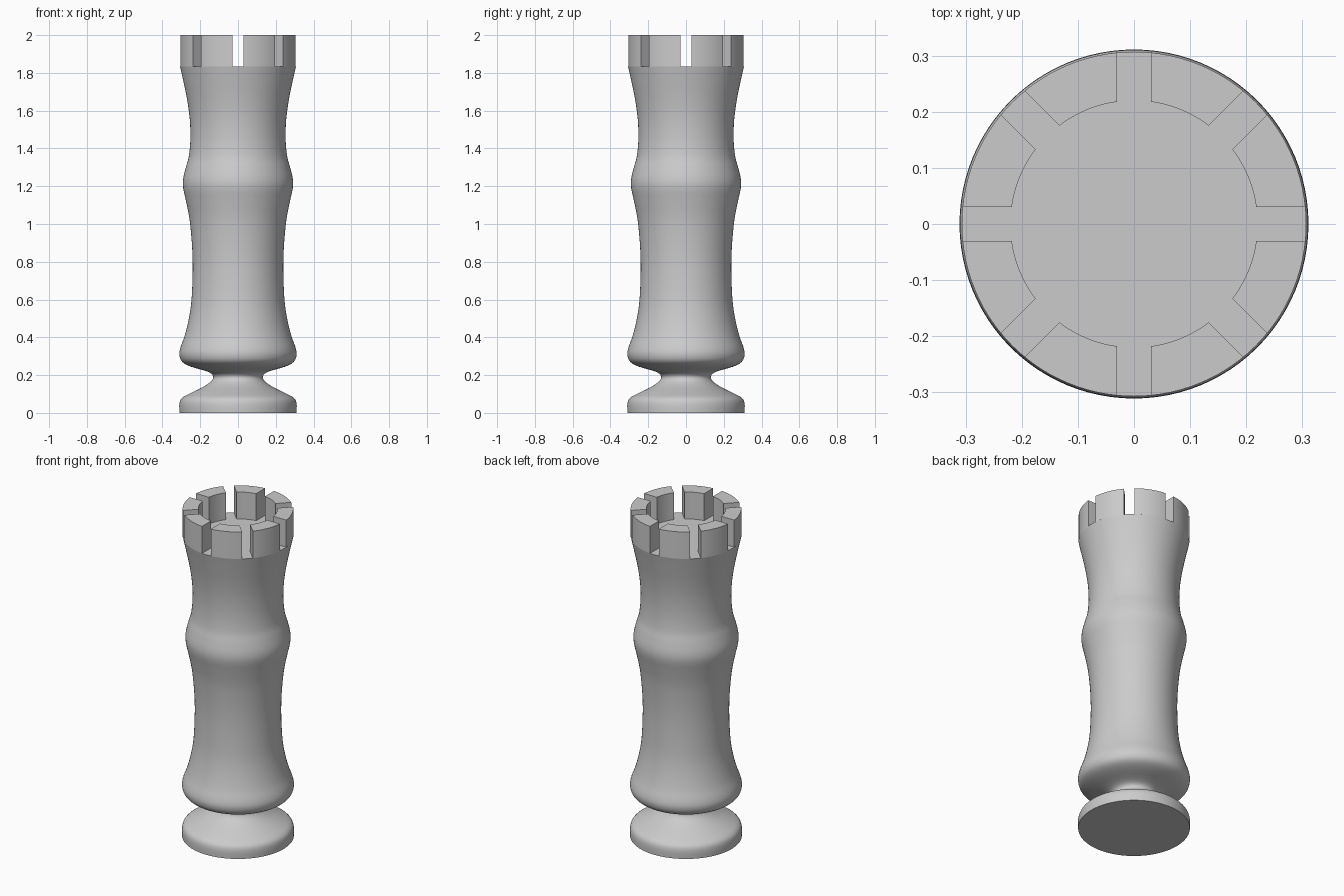
import bpy, bmesh, math
from mathutils import Vector

cube = bpy.data.objects.get("Cube")
if cube:
    bpy.data.objects.remove(cube)

GREY = (0.6, 0.6, 0.6, 1)
grey = bpy.data.materials.new("plain grey")
grey.use_nodes = True
grey.diffuse_color = GREY
grey.node_tree.nodes["Principled BSDF"].inputs["Base Color"].default_value = GREY

FLOOR, TOP = 1.835, 2.0
OUTER, INNER, HALF_SLOT = 0.307, 0.22, 0.03
SIDES = 96


def finish(bm, name):
    bmesh.ops.recalc_face_normals(bm, faces=bm.faces)
    mesh = bpy.data.meshes.new(name)
    bm.to_mesh(mesh)
    bm.free()
    mesh.materials.append(grey)
    obj = bpy.data.objects.new(name, mesh)
    bpy.context.collection.objects.link(obj)
    bpy.ops.object.select_all(action='DESELECT')
    obj.select_set(True)
    bpy.context.view_layer.objects.active = obj
    bpy.ops.object.shade_smooth_by_angle(angle=math.radians(35))
    return obj


def smooth_path(points, steps=4):
    """Smooth curve through (radius, height) points."""
    pts = [Vector(p) for p in points]
    pts = [pts[0]] + pts + [pts[-1]]
    out = []
    for a, b, c, d in zip(pts, pts[1:], pts[2:], pts[3:]):
        for i in range(steps):
            t = i / steps
            out.append(0.5 * (2 * b + (c - a) * t + (2 * a - 5 * b + 4 * c - d) * t**2
                              + (3 * b - a - 3 * c + d) * t**3))
    return out + [pts[-1]]


# Turned body: foot, neck, and waisted shaft
foot = [(0.31, 0.0), (0.31, 0.05), (0.295, 0.08), (0.25, 0.105), (0.18, 0.14),
        (0.14, 0.17), (0.132, 0.195), (0.16, 0.218), (0.25, 0.245), (0.295, 0.27),
        (0.31, 0.305), (0.305, 0.345)]
shaft = [(0.282, 0.41), (0.26, 0.5), (0.246, 0.6), (0.24, 0.75), (0.243, 0.88),
         (0.256, 1.02), (0.275, 1.12), (0.29, 1.19), (0.29, 1.24), (0.276, 1.3),
         (0.26, 1.36), (0.252, 1.45), (0.255, 1.55), (0.268, 1.65), (0.288, 1.75),
         (OUTER, FLOOR)]
bm = bmesh.new()
rings = []
for r, z in smooth_path(foot + shaft):
    rings.append([bm.verts.new((r * math.cos(a), r * math.sin(a), z))
                  for a in (math.tau * i / SIDES for i in range(SIDES))])
for low, high in zip(rings, rings[1:]):
    for i in range(SIDES):
        j = (i + 1) % SIDES
        bm.faces.new((low[i], low[j], high[j], high[i]))
bm.faces.new(rings[0])
bm.faces.new(rings[-1])
finish(bm, "turned_body")


# Crown: eight wall blocks separated by parallel-sided slots
def arc(radius, steps=10):
    trim = math.asin(HALF_SLOT / radius)
    span = math.tau / 8 - 2 * trim
    return [(radius, trim + span * i / steps) for i in range(steps + 1)]


bm = bmesh.new()
for k in range(8):
    turn = math.tau * k / 8
    inner, outer = arc(INNER), arc(OUTER)

    def row(path, z):
        return [bm.verts.new((r * math.cos(a + turn), r * math.sin(a + turn), z))
                for r, a in path]

    loops = [row(outer, FLOOR), row(outer, TOP), row(inner, TOP), row(inner, FLOOR)]
    for p, q in zip(loops, loops[1:] + loops[:1]):
        for i in range(len(p) - 1):
            bm.faces.new((p[i], p[i + 1], q[i + 1], q[i]))
    for end in (0, -1):
        bm.faces.new([loop[end] for loop in loops])
finish(bm, "crown_blocks")
